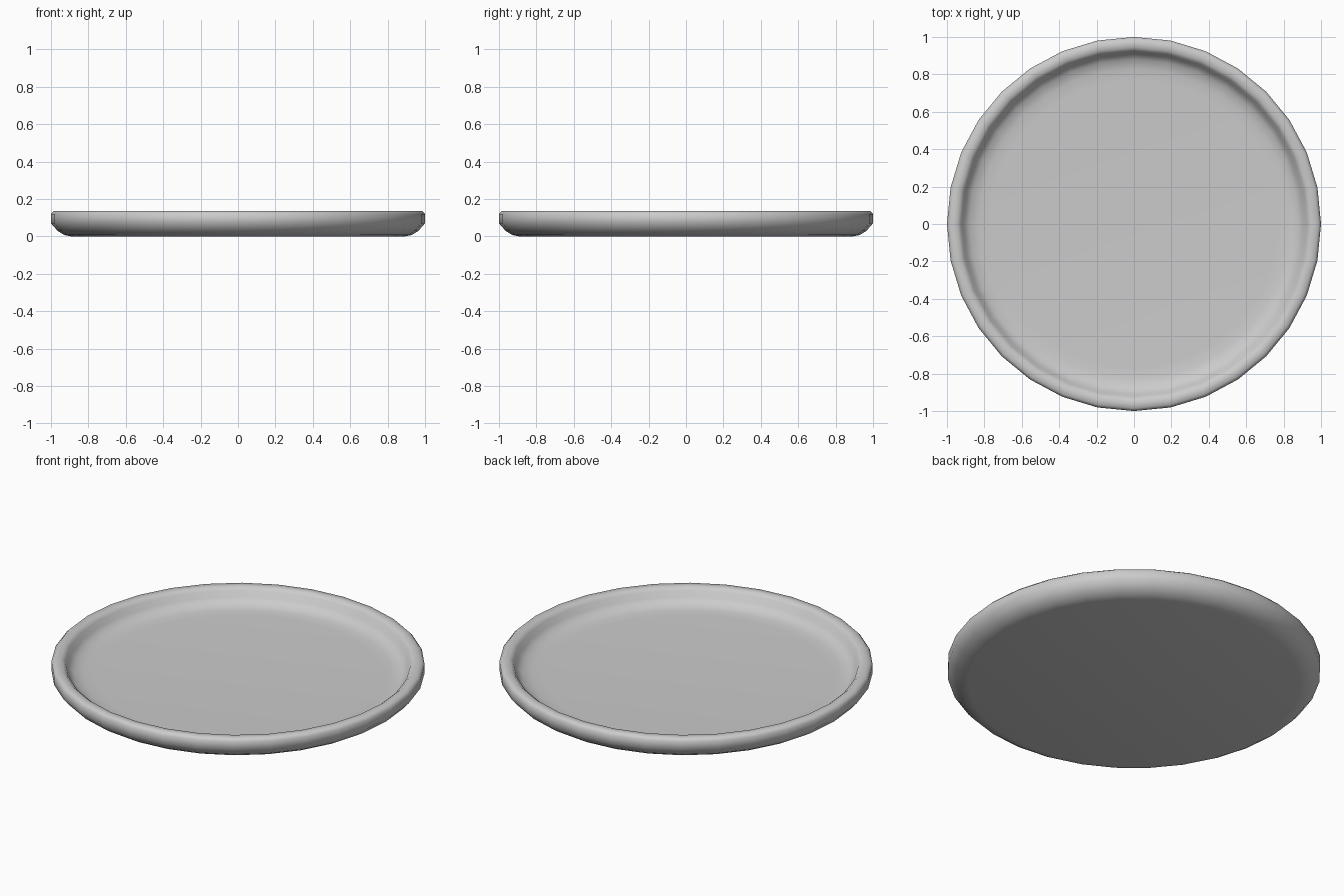
import bpy, bmesh, math

if "Cube" in bpy.data.objects:
    bpy.data.objects.remove(bpy.data.objects["Cube"])

SIDES = 32
# Half cross-section (radius, height): underside, outer wall, rim, inner wall, floor
PROFILE = [
    (0.89, 0.0), (0.93, 0.008), (0.965, 0.03), (1.0, 0.07), (1.0, 0.12),
    (0.985, 0.135), (0.945, 0.135), (0.925, 0.118), (0.91, 0.085),
    (0.88, 0.06), (0.83, 0.049), (0.77, 0.046),
]

# Plate: lathe the profile and cap the underside and floor
bm = bmesh.new()
rings = []
for r, z in PROFILE:
    rings.append([bm.verts.new((r * math.cos(2 * math.pi * i / SIDES),
                                r * math.sin(2 * math.pi * i / SIDES), z))
                  for i in range(SIDES)])
for a, b in zip(rings, rings[1:]):
    for i in range(SIDES):
        j = (i + 1) % SIDES
        bm.faces.new((a[i], a[j], b[j], b[i]))
bm.faces.new(list(reversed(rings[0])))
bm.faces.new(rings[-1])
bmesh.ops.recalc_face_normals(bm, faces=bm.faces)
for f in bm.faces:
    f.smooth = True

mesh = bpy.data.meshes.new("plate")
bm.to_mesh(mesh)
bm.free()
plate = bpy.data.objects.new("plate", mesh)
bpy.context.collection.objects.link(plate)
